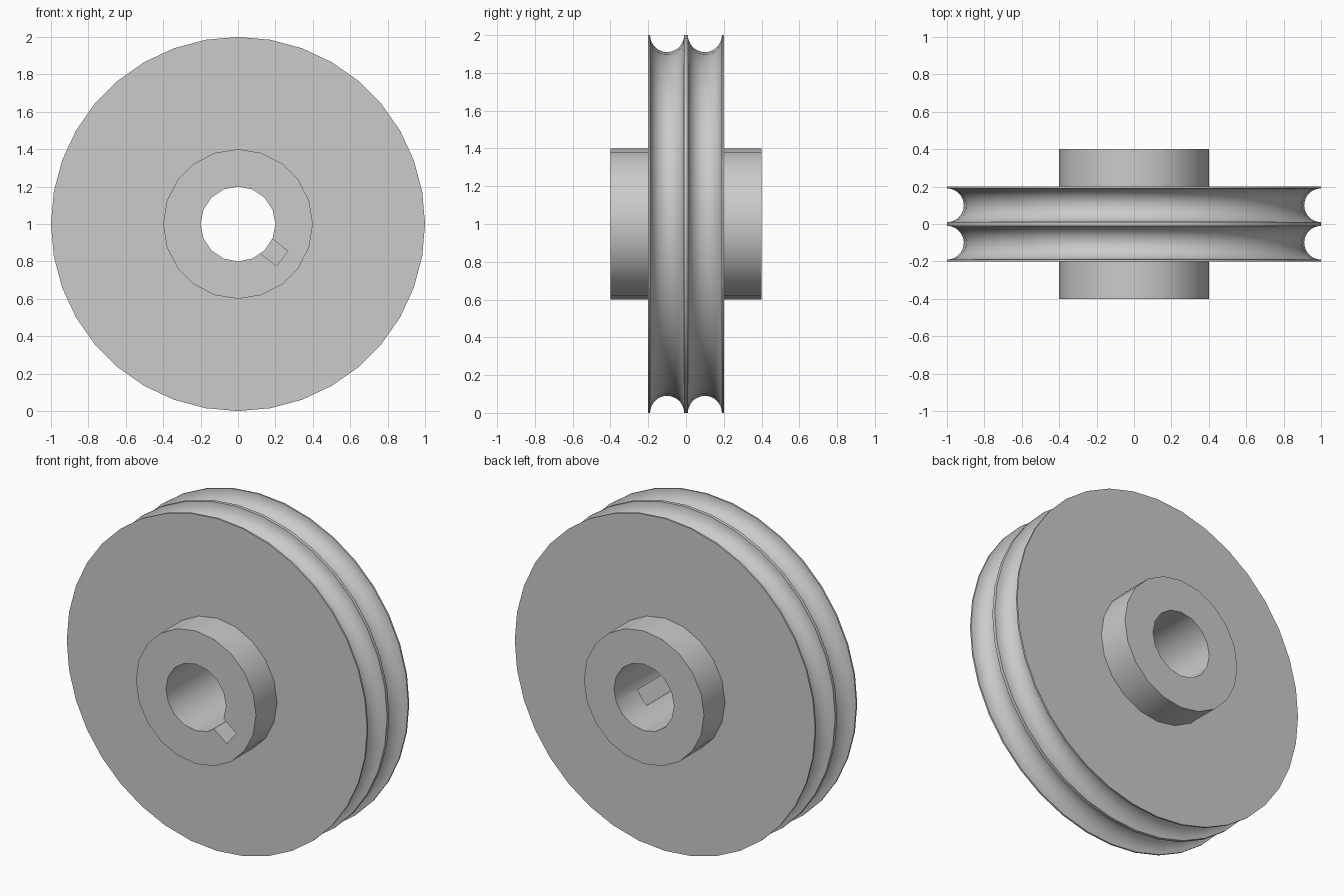
import bpy
import bmesh
from math import pi, sin, cos, radians
from mathutils import Matrix, Vector

cube = bpy.data.objects.get("Cube")
if cube:
    bpy.data.objects.remove(cube, do_unlink=True)

GREY = (0.6, 0.6, 0.6, 1.0)
metal = bpy.data.materials.new("plain grey metal")
metal.use_nodes = True
metal.diffuse_color = GREY
metal.node_tree.nodes["Principled BSDF"].inputs["Base Color"].default_value = GREY

AXLE = Matrix.Translation((0, 0, 1))


def make_object(name, bm):
    bmesh.ops.recalc_face_normals(bm, faces=bm.faces[:])
    bm.transform(AXLE)
    mesh = bpy.data.meshes.new(name)
    bm.to_mesh(mesh)
    bm.free()
    mesh.materials.append(metal)
    obj = bpy.data.objects.new(name, mesh)
    bpy.context.collection.objects.link(obj)
    return obj


def lathe(name, profile, sides):
    """Turn a (radius, y) profile around the y axis and cap both ends."""
    bm = bmesh.new()
    verts = [bm.verts.new((0, y, r)) for r, y in profile]
    edges = [bm.edges.new(pair) for pair in zip(verts, verts[1:])]
    bmesh.ops.spin(bm, geom=verts + edges, cent=(0, 0, 0), axis=(0, 1, 0),
                   angle=2 * pi, steps=sides, use_merge=True)
    bmesh.ops.remove_doubles(bm, verts=bm.verts[:], dist=1e-5)
    rims = [e for e in bm.edges if e.is_boundary]
    bmesh.ops.holes_fill(bm, edges=rims, sides=0)
    return make_object(name, bm)


def combine(target, other, operation):
    mod = target.modifiers.new(operation.lower(), 'BOOLEAN')
    mod.operation = operation
    mod.solver = 'EXACT'
    mod.object = other
    bpy.context.view_layer.objects.active = target
    bpy.ops.object.modifier_apply(modifier=mod.name)
    bpy.data.objects.remove(other, do_unlink=True)


# Wheel rim with two round rope grooves
STEPS = 16
GROOVE = 0.09
profile = [(1, -0.2)]
for centre in (-0.1, 0.1):
    for i in range(STEPS + 1):
        a = pi * i / STEPS
        profile.append((1 - GROOVE * sin(a), centre - GROOVE * cos(a)))
profile.append((1, 0.2))
pulley = lathe("grooved_pulley_wheel", profile, 36)

# Hub sticking out on both sides
combine(pulley, lathe("hub", [(0.4, -0.4), (0.4, 0.4)], 20), 'UNION')

# Bore through the hub
combine(pulley, lathe("bore_cutter", [(0.2, -0.5), (0.2, 0.5)], 16), 'DIFFERENCE')

# Keyway, open at the front and closed short of the back
bm = bmesh.new()
bmesh.ops.create_cube(bm, size=1)
bmesh.ops.scale(bm, vec=Vector((0.2, 0.7, 0.1)), verts=bm.verts[:])
bmesh.ops.translate(bm, vec=Vector((0.2, -0.15, 0)), verts=bm.verts[:])
bm.transform(Matrix.Rotation(radians(38), 4, 'Y'))
combine(pulley, make_object("keyway_cutter", bm), 'DIFFERENCE')

# Smooth round surfaces, crisp corners
bpy.ops.object.select_all(action='DESELECT')
pulley.select_set(True)
bpy.context.view_layer.objects.active = pulley
bpy.ops.object.shade_smooth_by_angle(angle=radians(30))
